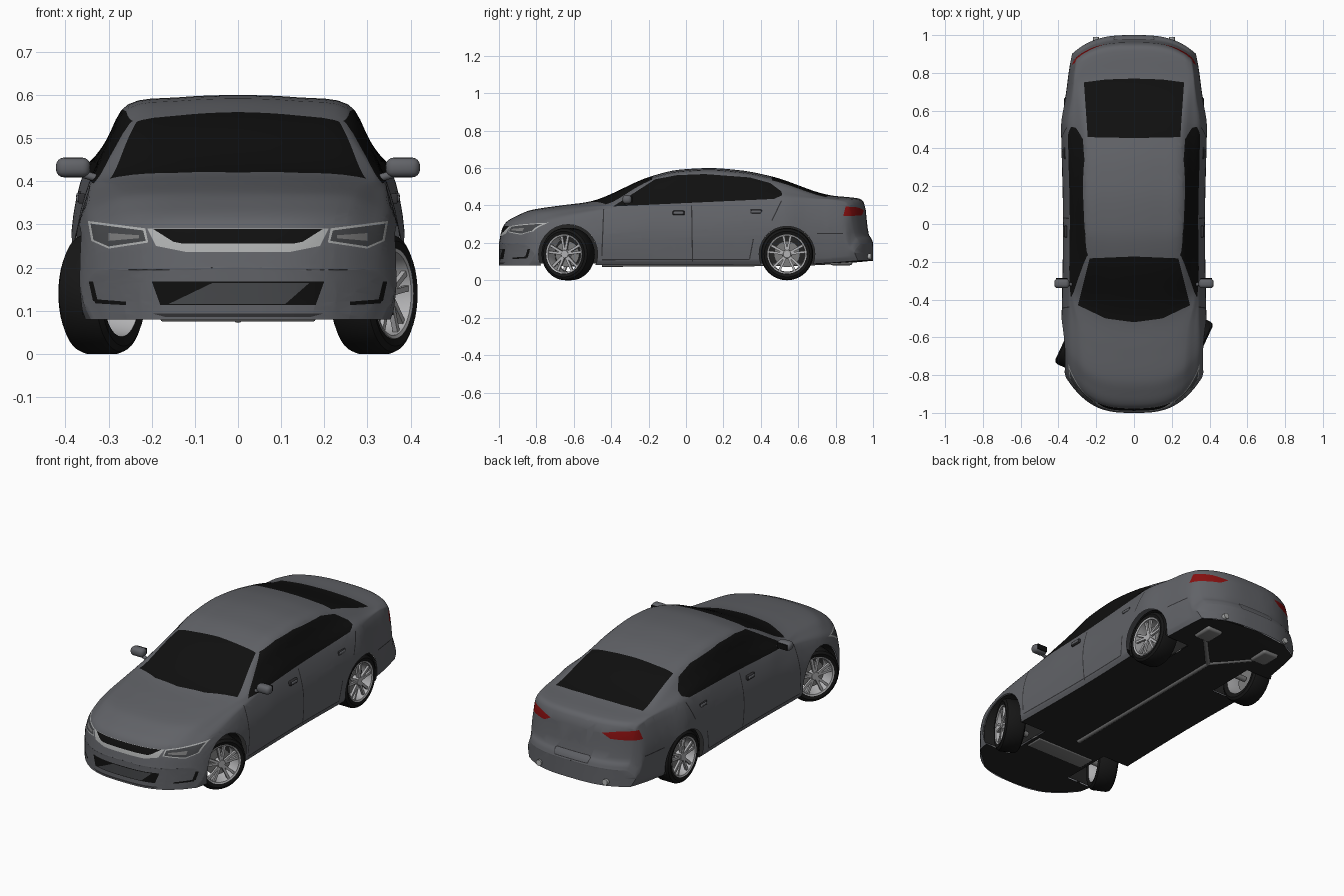
import bpy, bmesh, math
from mathutils import Vector, Matrix

old = bpy.data.objects.get("Cube")
if old:
    bpy.data.objects.remove(old)

# Colours
COLOURS = {
    "body_grey": (0.12, 0.124, 0.137), "glass_black": (0.005, 0.005, 0.005),
    "tyre_black": (0.008, 0.008, 0.008), "rim_silver": (0.45, 0.45, 0.46),
    "lamp_red": (0.24, 0.005, 0.005), "lamp_dark": (0.06, 0.063, 0.068),
    "trim_light": (0.42, 0.43, 0.43), "floor_black": (0.018, 0.018, 0.018),
    "metal_grey": (0.2, 0.2, 0.2), "seam_dark": (0.03, 0.03, 0.033),
}
MATS = []
for name, rgb in COLOURS.items():
    mat = bpy.data.materials.new(name)
    mat.use_nodes = True
    mat.diffuse_color = (*rgb, 1)
    mat.node_tree.nodes["Principled BSDF"].inputs["Base Color"].default_value = (*rgb, 1)
    MATS.append(mat)
ID = {name: i for i, name in enumerate(COLOURS)}
MADE = []


def finish(bm, name, colour=None):
    mesh = bpy.data.meshes.new(name)
    bm.to_mesh(mesh)
    bm.free()
    for mat in (MATS if colour is None else [MATS[ID[colour]]]):
        mesh.materials.append(mat)
    ob = bpy.data.objects.new(name, mesh)
    bpy.context.collection.objects.link(ob)
    MADE.append(ob)
    return ob


def curve(*pts):
    """Smooth curve through the points, without overshoot."""
    slope = [(q[1] - p[1]) / (q[0] - p[0]) for p, q in zip(pts, pts[1:])]
    tan = [slope[0]] + [2 * a * b / (a + b) if a * b > 0 else 0
                        for a, b in zip(slope, slope[1:])] + [slope[-1]]

    def f(x):
        x = min(max(x, pts[0][0]), pts[-1][0])
        i = max(k for k in range(len(pts) - 1) if pts[k][0] <= x)
        h = pts[i + 1][0] - pts[i][0]
        t = (x - pts[i][0]) / h
        u = 1 - t
        return (pts[i][1] * u * u * (1 + 2 * t) + tan[i] * h * t * u * u
                + pts[i + 1][1] * t * t * (3 - 2 * t) - tan[i + 1] * h * t * t * u)
    return f


# Body outline curves along the length
top = curve((-1, .2), (-.985, .27), (-.96, .312), (-.9, .347), (-.83, .375), (-.67, .4), (-.52, .42),
            (-.18, .558), (-.03, .592), (.13, .6), (.29, .588), (.46, .555), (.77, .455), (.93, .436),
            (.95, .418), (.962, .37), (.975, .25), (.993, .22), (1, .2))
shoulder = curve((-1, .19), (-.985, .245), (-.96, .28), (-.9, .308), (-.8, .335), (-.6, .372), (-.5, .385),
                 (-.3, .4), (0, .408), (.5, .43), (.8, .43), (.93, .415), (.95, .395), (.962, .35),
                 (.975, .24), (.993, .21), (1, .19))
width = curve((-.81, .358), (-.75, .374), (-.63, .386), (-.45, .38), (0, .374), (.4, .382), (.52, .386),
              (.65, .365), (.8, .34), (.9, .318))
roof_width = curve((-1, .25), (-.65, .28), (-.52, .315), (-.18, .25), (.1, .256), (.46, .248), (.77, .28), (1, .26))
roof_drop = curve((-1, .005), (-.6, .012), (-.18, .022), (.4, .022), (.8, .01), (1, .005))
bottom = curve((-.8, .08), (.6, .085), (.9, .108))
bow = curve((-1, 4), (-.55, 3.8), (-.18, .6), (.1, 0), (.5, 0), (.75, -1), (.93, -2.8), (1, -2.81))


def place(s, x, z):
    return Vector((x, s + bow(s) * abs(x) ** 3, z))


def section(s, steps=4):
    """Cross-section from the left sill over the roof to the right sill."""
    ys = s + .05 * bow(s)
    w, zb, zs, zt, wr = width(ys), bottom(ys), shoulder(s), top(s), roof_width(s)
    zr = zt - roof_drop(s)
    sh = Vector((w - .032, zs))
    roof = Vector((min(wr, w - .05), zr))
    half = [Vector((w - .02, zb)), Vector((w - .006, zb + .03)), Vector((w, zb + .58 * (zs - zb))), sh,
            sh.lerp(roof, .5) + Vector((.004, .002)), roof, Vector((roof.x * .55, zr + .75 * (zt - zr)))]
    keys = half + [Vector((0, zt))] + [Vector((-p.x, p.y)) for p in reversed(half)]
    t = [0]
    for p, q in zip(keys, keys[1:]):
        t.append(t[-1] + (q - p).length)
    last = len(keys) - 1
    tan = [(keys[min(i + 1, last)] - keys[max(i - 1, 0)]) / (t[min(i + 1, last)] - t[max(i - 1, 0)])
           for i in range(last + 1)]
    out = []
    for i in range(last):
        h = t[i + 1] - t[i]
        for k in range(steps):
            a = k / steps
            b = 1 - a
            out.append(keys[i] * b * b * (1 + 2 * a) + tan[i] * h * a * b * b
                       + keys[i + 1] * a * a * (3 - 2 * a) - tan[i + 1] * h * a * a * b)
    return out + [keys[-1]]


# Body shell: lofted sections, flat floor, bowed end caps
bm = bmesh.new()
COUNT = 90
rings = []
for i in range(COUNT + 1):
    s = math.sin(math.pi * (i / COUNT - .5))
    sec = section(s)
    side_count = len(sec) - 1
    ring = sec + [Vector((x, sec[0].y)) for x in (-.2, 0, .2)]
    rings.append([bm.verts.new(place(s, p.x, p.y)) for p in ring])
for a, b in zip(rings, rings[1:]):
    n = len(a)
    for j in range(n):
        f = bm.faces.new((a[j], a[(j + 1) % n], b[(j + 1) % n], b[j]))
        f.material_index = ID["floor_black"] if j >= side_count else ID["body_grey"]
for s in (-1, 1):
    sec = section(s)[:side_count // 2]
    rows = [[bm.verts.new(place(s, p.x * k / 8, p.y)) for k in range(-8, 9)] for p in sec]
    for a, b in zip(rows, rows[1:]):
        for k in range(16):
            bm.faces.new((a[k], a[k + 1], b[k + 1], b[k]))
bmesh.ops.remove_doubles(bm, verts=bm.verts, dist=1e-5)
bmesh.ops.recalc_face_normals(bm, faces=bm.faces)


def cut(pts, axes, keep, colour=None):
    """Cut a convex outline into the shell; colour it, or remove it."""
    bm.normal_update()
    mark = 100
    for f in bm.faces:
        if keep(f.calc_center_median(), f.normal):
            f.material_index += mark
    solid = []
    for p in pts:
        v = Vector((0, 0, 0))
        v[axes[0]], v[axes[1]] = p
        solid.append(v)
    centre = sum(solid, Vector((0, 0, 0))) / len(solid)
    for p, q in zip(solid, solid[1:] + solid[:1]):
        no = Vector((0, 0, 0))
        no[axes[0]], no[axes[1]] = q[axes[1]] - p[axes[1]], p[axes[0]] - q[axes[0]]
        no.normalize()
        if no.dot(centre - p) < 0:
            no.negate()
        faces = [f for f in bm.faces if f.material_index >= mark]
        geom = faces + list({e for f in faces for e in f.edges}) + list({v for f in faces for v in f.verts})
        bmesh.ops.bisect_plane(bm, geom=geom, dist=1e-6, plane_co=p, plane_no=no)
        for f in bm.faces:
            if f.material_index >= mark and no.dot(f.calc_center_median() - p) < 0:
                f.material_index -= mark
    inside = [f for f in bm.faces if f.material_index >= mark]
    if colour is None:
        bmesh.ops.delete(bm, geom=inside, context="FACES")
    else:
        for f in inside:
            f.material_index = ID[colour]


def mirrored(half):
    return half + [(-x, v) for x, v in reversed(half) if x]


def strip(p, q, w=.003):
    d = (Vector(q) - Vector(p)).normalized().orthogonal() * w
    return [Vector(p) + d, Vector(q) + d, Vector(q) - d, Vector(p) - d]


XY, XZ, YZ = (0, 1), (0, 2), (1, 2)
up = lambda c, n: n.z > .05 and c.z > .38
front = lambda c, n: c.y < -.7 and n.y < -.15 and n.z > -.8
back = lambda c, n: c.y > .85 and n.y > .1

# Windscreen and rear window
cut(mirrored([(0, -.172), (.235, -.182), (.297, -.43), (.15, -.5), (0, -.52)]), XY, up, "glass_black")
cut(mirrored([(0, .455), (.245, .46), (.265, .75), (.15, .765), (0, .77)]), XY, up, "glass_black")

# Front grilles and lower lip
cut(mirrored([(.21, .29), (.19, .25), (.12, .236)]), XZ, front, "trim_light")
cut(mirrored([(.196, .289), (.15, .26), (.13, .256)]), XZ, front, "glass_black")
cut(mirrored([(.2, .168), (.18, .113)]), XZ, front, "glass_black")
cut([(-.16, .116), (.11, .116), (.165, .164), (-.06, .164)], XZ, front, "lamp_dark")
cut(mirrored([(.2, .094), (.17, .086)]), XZ, front, "seam_dark")

# Rear plate recess, drawn as an outline
cut(mirrored([(.1, .245), (.11, .235), (.1, .205)]), XZ, back, "seam_dark")
cut(mirrored([(.096, .241), (.105, .234), (.097, .209)]), XZ, back, "body_grey")

WHEELS = ((-.63, .158, "front"), (.54, .149, "rear"))
for sx in (1, -1):
    side = lambda c, n: c.x * sx > .2 and n.x * sx > .15
    flip = lambda pts: [(x * sx, z) for x, z in pts]
    # Side windows
    cut([(-.39, .395), (-.165, .54), (-.05, .562), (.1, .568), (.34, .55), (.45, .52), (.51, .475),
         (.515, .455), (.47, .435)], YZ, side, "glass_black")
    # Door seams
    for p, q in (((.03, .4), (.035, .1)), ((.51, .425), (.46, .32)), ((.36, .22), (.34, .115)),
                 ((-.44, .38), (-.45, .13)), ((-.45, .11), (.34, .112)), ((.7, .25), (.84, .25))):
        cut(strip(p, q), YZ, side, "seam_dark")
    # Headlamps, bumper vents and tail lamps
    sided = lambda c, n: front(c, n) and c.x * sx > .15
    cut(flip([(.348, .308), (.215, .291), (.208, .258), (.3, .244), (.34, .262)]), XZ, sided, "trim_light")
    cut(flip([(.342, .302), (.22, .286), (.214, .262), (.3, .249), (.335, .264)]), XZ, sided, "lamp_dark")
    cut(flip([(.3, .28), (.23, .275), (.23, .268), (.3, .262)]), XZ, sided, "metal_grey")
    cut(flip([(.346, .168), (.336, .168), (.325, .122), (.336, .122)]), XZ, sided, "glass_black")
    cut(flip([(.336, .127), (.26, .121), (.26, .113), (.33, .117)]), XZ, sided, "glass_black")
    cut(flip([(.155, .374), (.24, .39), (.36, .396), (.36, .342), (.2, .348)]), XZ,
        lambda c, n: c.y > .85 and c.x * sx > .1, "lamp_red")
    # Wheel arch openings
    for y, r, _ in WHEELS:
        ring = [(y + r * math.cos(a * math.pi / 14), .14 + r * math.sin(a * math.pi / 14)) for a in range(28)]
        cut(ring, YZ, lambda c, n: c.x * sx > .2 and c.z < .345)
finish(bm, "body_shell")


def revolve(bm, prof, n=40):
    loops = [[bm.verts.new((x, r * math.cos(2 * math.pi * k / n), r * math.sin(2 * math.pi * k / n)))
              for k in range(n)] for x, r in prof]
    for a, b in zip(loops, loops[1:]):
        for k in range(n):
            bm.faces.new((a[k], a[(k + 1) % n], b[(k + 1) % n], b[k]))
    bmesh.ops.remove_doubles(bm, verts=bm.verts, dist=1e-6)
    bmesh.ops.recalc_face_normals(bm, faces=bm.faces)


def block(name, loc, size, colour, bevel=0):
    bm = bmesh.new()
    bmesh.ops.create_cube(bm, size=1, matrix=Matrix.Translation(loc) @ Matrix.Diagonal((*size, 1)))
    if bevel:
        bmesh.ops.bevel(bm, geom=bm.edges[:], offset=bevel, segments=4, profile=.5, affect="EDGES")
    return finish(bm, name, colour)


def tube(name, p, q, r, colour):
    bm = bmesh.new()
    p, q = Vector(p), Vector(q)
    m = Matrix.Translation((p + q) / 2) @ (q - p).to_track_quat("Z", "Y").to_matrix().to_4x4()
    bmesh.ops.create_cone(bm, cap_ends=True, segments=16, radius1=r, radius2=r, depth=(q - p).length, matrix=m)
    return finish(bm, name, colour)


# Wheels and arch liners
for sx, label in ((1, "left"), (-1, "right")):
    turn = Matrix.Rotation(0 if sx > 0 else math.pi, 4, "Z")
    for y, r, end in WHEELS:
        tag = f"{end}_{label}"
        steer = Matrix.Rotation(math.radians(-25 if end == "front" else 0), 4, "Z")
        pose = Matrix.Translation((.315 * sx, y, .14)) @ steer @ turn
        bm = bmesh.new()
        revolve(bm, [(-.05, .1), (-.055, .122), (-.047, .135), (-.035, .14), (.035, .14), (.047, .135),
                     (.055, .122), (.05, .104), (.03, .1)])
        finish(bm, "tyre_" + tag, "tyre_black").matrix_world = pose
        bm = bmesh.new()
        revolve(bm, [(.045, .108), (.053, .105), (.05, .097), (.0, .093), (-.05, .1)])
        revolve(bm, [(.046, 0), (.046, .02), (.038, .025), (.01, .025)], 20)
        for k in range(10):
            spin = Matrix.Rotation(math.radians(k // 2 * 72 + (11 if k % 2 else -11)), 4, "X")
            bmesh.ops.create_cube(bm, size=1, matrix=spin @ Matrix.Translation((.038, 0, .058))
                                  @ Matrix.Diagonal((.012, .013, .082, 1)))
        finish(bm, "rim_" + tag, "rim_silver").matrix_world = pose
        bm = bmesh.new()
        revolve(bm, [(.012, 0), (.012, .07), (.002, .07), (.002, 0)])
        finish(bm, "brake_disc_" + tag, "metal_grey").matrix_world = pose
        bm = bmesh.new()
        revolve(bm, [(.2, 0), (.2, r), (.36, r)])
        bmesh.ops.bisect_plane(bm, geom=bm.verts[:] + bm.edges[:] + bm.faces[:], plane_co=(0, 0, -.05),
                               plane_no=(0, 0, -1), clear_outer=True)
        finish(bm, "arch_liner_" + tag, "floor_black").matrix_world = Matrix.Translation((0, y, .14)) @ turn
    # Door mirrors, handles and exhaust ends
    block("mirror_" + label, (.382 * sx, -.315, .432), (.08, .05, .046), "body_grey", .019)
    block("mirror_glass_" + label, (.382 * sx, -.289, .432), (.06, .004, .03), "glass_black")
    tube("mirror_arm_" + label, (.33 * sx, -.32, .408), (.37 * sx, -.318, .42), .009, "body_grey")
    for y, z, part in ((-.04, .36, "front"), (.375, .366, "rear")):
        block(f"{part}_handle_{label}", (.364 * sx, y, z), (.022, .055, .016), "body_grey", .006)
        block(f"{part}_handle_gap_{label}", (.362 * sx, y, z), (.016, .062, .024), "seam_dark", .004)
    tube("tail_pipe_" + label, (0, .6, .09), (.19 * sx, .8, .1), .014, "metal_grey")
    block("silencer_" + label, (.19 * sx, .83, .105), (.1, .12, .05), "metal_grey", .015)
    tube("exhaust_tip_" + label, (.2 * sx, .85, .118), (.2 * sx, .99, .128), .016, "trim_light")

# Underside
tube("exhaust_pipe", (0, -.45, .086), (0, .6, .09), .014, "metal_grey")
tube("front_axle", (-.3, -.63, .13), (.3, -.63, .13), .015, "metal_grey")
tube("rear_axle", (-.3, .54, .13), (.3, .54, .13), .015, "metal_grey")
block("front_subframe", (0, -.6, .085), (.36, .1, .02), "metal_grey", .006)

# Smooth shading with sharp edges kept
bpy.context.view_layer.update()
bpy.ops.object.select_all(action="DESELECT")
for ob in MADE:
    ob.select_set(True)
bpy.context.view_layer.objects.active = MADE[0]
bpy.ops.object.shade_smooth_by_angle(angle=math.radians(35))
